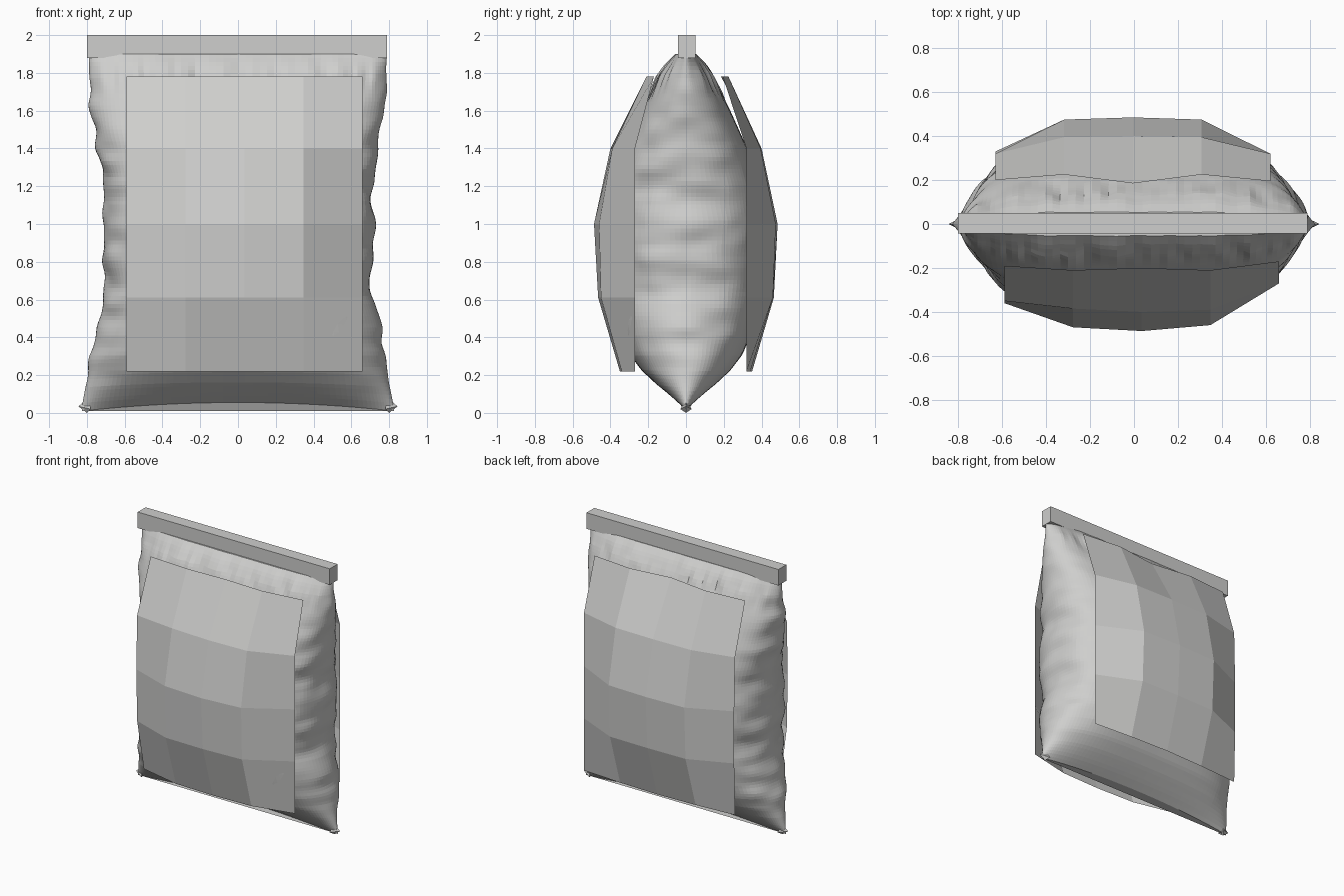
import bpy, math
from mathutils import noise, Vector

if "Cube" in bpy.data.objects:
    bpy.data.objects.remove(bpy.data.objects["Cube"])


def material(name, color):
    m = bpy.data.materials.new(name)
    m.diffuse_color = (*color, 1)
    m.use_nodes = True
    m.node_tree.nodes["Principled BSDF"].inputs["Base Color"].default_value = m.diffuse_color
    return m


GREY = material("light grey", (0.62, 0.62, 0.61))


def make(name, verts, faces):
    me = bpy.data.meshes.new(name)
    me.from_pydata(verts, [], faces)
    me.materials.append(GREY)
    ob = bpy.data.objects.new(name, me)
    bpy.context.collection.objects.link(ob)
    return ob


def curve(points, z):
    """Smoothly eased lookup through (z, value) points."""
    for (a, va), (b, vb) in zip(points, points[1:]):
        if z <= b:
            return va + (vb - va) * max(0, (z - a) / (b - a))
    return points[-1][1]


# Bag body: lens-shaped rings stacked from the bottom seam to the top seal
WIDTH = [(0, .83), (.1, .81), (.4, .76), (.68, .70), (.8, .72), (1.2, .71),
         (1.35, .74), (1.6, .78), (1.9, .79)]
DEPTH = [(0, .015), (.05, .08), (.12, .16), (.2, .235), (.3, .30), (.4, .34), (.61, .39),
         (1.0, .41), (1.2, .38), (1.4, .32), (1.6, .23), (1.78, .14), (1.84, .10), (1.9, .045)]
ROWS, RING = 90, 128
verts, faces = [], []
for i in range(ROWS + 1):
    z = 1.89 * i / ROWS
    w = sum(curve(WIDTH, max(0, z + o)) for o in (-.04, 0, .04)) / 3
    d = curve(DEPTH, z)
    for j in range(RING):
        t = 2 * math.pi * j / RING
        u = math.cos(t)
        x, y = w * u, math.copysign(d * math.sqrt(max(0, 1 - u ** 4)), math.sin(t))
        # creases: horizontal folds on the sides, vertical pleats under the seal
        side = max(0, abs(u) - .75) * 4
        top = max(0, 1 - abs(z - 1.78) / .14)
        fold = noise.noise(Vector((x * 2, y * 5, z * 9)))
        pleat = noise.noise(Vector((x * 16, y * 2, z * 4 + 7)))
        x += .022 * side * fold * min(1, z * 3) * min(1, (1.9 - z) * 4) * (1 if u > 0 else -1)
        y *= 1 + .12 * side * fold + .22 * top * pleat
        sag = max(0, 1 - z / .3)
        verts.append((x, y, z + .01 + sag * .045 * (1 - u * u)))
for i in range(ROWS):
    for j in range(RING):
        k = (j + 1) % RING
        faces.append((i * RING + j, i * RING + k, (i + 1) * RING + k, (i + 1) * RING + j))
faces += [tuple(reversed(range(RING))), tuple(range(ROWS * RING, (ROWS + 1) * RING))]
make("bag_body", verts, faces)

# Bottom corner tips of the seam
for s, name in ((-1, "left_corner_tip"), (1, "right_corner_tip")):
    make(name, [(s * .78, -.03, .02), (s * .78, .03, .02), (s * .845, 0, .035),
                (s * .80, 0, 0), (s * .79, 0, .08)],
         [(0, 2, 4), (1, 4, 2), (0, 3, 2), (1, 2, 3), (0, 4, 1), (0, 1, 3)])

# Top seal bar
bpy.ops.mesh.primitive_cube_add(size=1, location=(-.005, .003, 1.94))
bar = bpy.context.object
bar.name = "top_seal_bar"
bar.scale = (1.59, .093, .12)
bar.data.materials.append(GREY)

# Front and back label panels: coarse 4 x 4 curved sheets
LEVELS = (.22, .61, 1.0, 1.4, 1.78)


def label_panel(name, x0, x1, sign, rows):
    vs = [(x0 + (x1 - x0) * c / 4, sign * y, z)
          for z, row in zip(LEVELS, rows) for c, y in enumerate(row)]
    fs = []
    for r in range(4):
        for c in range(4):
            a = r * 5 + c
            f = (a, a + 1, a + 6, a + 5)
            fs.append(f if sign < 0 else f[::-1])
    make(name, vs, fs)


label_panel("front_label", -.59, .66, -1, [
    (.27, .34, .35, .34, .27), (.35, .46, .465, .45, .27), (.36, .47, .487, .46, .27),
    (.35, .385, .40, .39, .27), (.19, .21, .20, .21, .17)])
label_panel("back_label", -.63, .62, 1, [
    (.32, .34, .35, .34, .32), (.33, .46, .465, .46, .32), (.33, .475, .485, .475, .32),
    (.32, .395, .40, .395, .32), (.20, .225, .185, .225, .195)])
